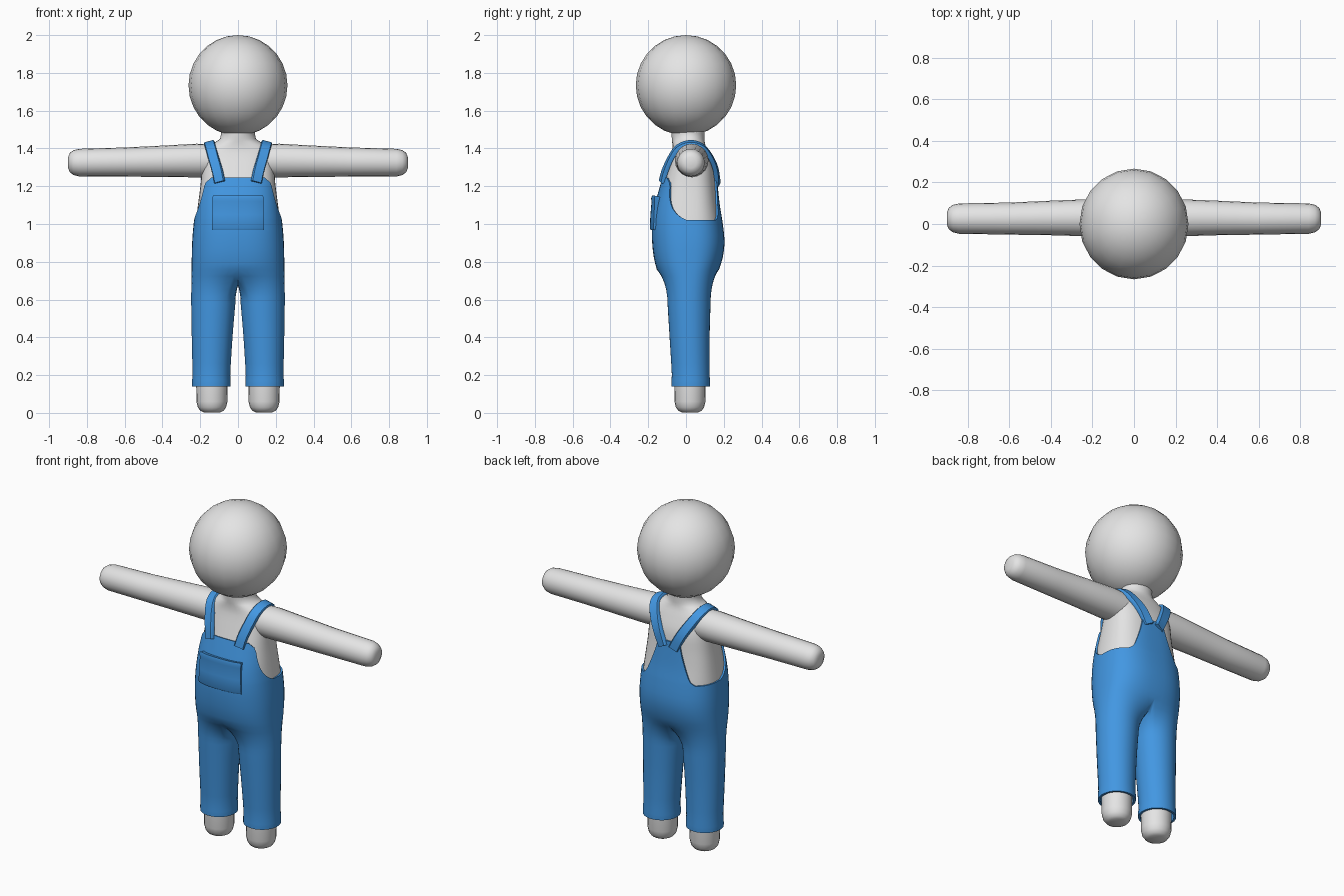
import bpy, bmesh
from math import sin, cos, pi, radians, atan2, copysign
from mathutils import Vector

cube = bpy.data.objects.get("Cube")
if cube:
    bpy.data.objects.remove(cube, do_unlink=True)


def material(name, rgb):
    m = bpy.data.materials.new(name)
    m.use_nodes = True
    m.diffuse_color = (*rgb, 1)
    bsdf = next(n for n in m.node_tree.nodes if n.type == 'BSDF_PRINCIPLED')
    bsdf.inputs["Base Color"].default_value = (*rgb, 1)
    bsdf.inputs["Roughness"].default_value = 0.6
    return m


skin = material("pale grey", (0.78, 0.78, 0.78))
denim = material("denim blue", (0.055, 0.31, 0.76))


def sample(table, x):
    """Smooth interpolation of table rows, keyed on their first entry."""
    x = min(max(x, table[0][0]), table[-1][0])
    i = max(k for k in range(len(table) - 1) if table[k][0] <= x)

    def slope(k, c):
        a, b = table[max(k - 1, 0)], table[min(k + 1, len(table) - 1)]
        return (b[c] - a[c]) / (b[0] - a[0])
    p, q = table[i], table[i + 1]
    h = q[0] - p[0]
    t = (x - p[0]) / h
    u = 1 - t
    return [p[c] * (1 + 2 * t) * u * u + q[c] * t * t * (3 - 2 * t)
            + h * t * u * (slope(i, c) * u - slope(i + 1, c) * t)
            for c in range(1, len(p))]


def bridge(bm, a, b, closed=True):
    for i in range(len(a) if closed else len(a) - 1):
        j = (i + 1) % len(a)
        bm.faces.new((a[i], a[j], b[j], b[i]))


def finish(bm, name, mat, thickness=0, angle=40):
    """Turn faces outward, add thickness and smooth shading."""
    bmesh.ops.recalc_face_normals(bm, faces=bm.faces)
    if thickness:
        mid = Vector((0, 0.02, 1))
        if sum(f.normal.dot(f.calc_center_median() - mid) * f.calc_area() for f in bm.faces) < 0:
            bmesh.ops.reverse_faces(bm, faces=bm.faces)
    me = bpy.data.meshes.new(name)
    bm.to_mesh(me)
    bm.free()
    me.materials.append(mat)
    ob = bpy.data.objects.new(name, me)
    bpy.context.collection.objects.link(ob)
    bpy.ops.object.select_all(action='DESELECT')
    ob.select_set(True)
    bpy.context.view_layer.objects.active = ob
    if thickness:
        mod = ob.modifiers.new("thickness", 'SOLIDIFY')
        mod.thickness, mod.offset = thickness, -1
        bpy.ops.object.modifier_apply(modifier=mod.name)
    bpy.ops.object.shade_smooth_by_angle(angle=radians(angle))
    return ob


def loft(name, mat, rings, angle=40):
    bm = bmesh.new()
    rows = [[bm.verts.new(p) for p in ring] for ring in rings]
    for a, b in zip(rows, rows[1:]):
        bridge(bm, a, b)
    bm.faces.new(rows[0])
    bm.faces.new(rows[-1])
    return finish(bm, name, mat, angle=angle)


# Body outline: height, half width, front y, back y, roundness
BODY = [(0.76, 0.246, -0.155, 0.175, 0.8), (0.82, 0.245, -0.170, 0.194, 0.8),
        (0.90, 0.243, -0.179, 0.204, 0.8), (1.0, 0.235, -0.180, 0.195, 0.78),
        (1.1, 0.222, -0.165, 0.179, 0.75), (1.2, 0.209, -0.138, 0.168, 0.75),
        (1.3, 0.200, -0.108, 0.157, 0.75), (1.38, 0.192, -0.085, 0.128, 0.78),
        (1.42, 0.155, -0.082, 0.112, 0.88), (1.45, 0.105, -0.085, 0.108, 1),
        (1.53, 0.103, -0.09, 0.11, 1)]
MID_Y = 0.02


def body(deg, z, off=0.0):
    """Point on the body; 0 degrees is front, 90 is the left side."""
    w, yf, yb, e = sample(BODY, z)
    s, c = sin(radians(deg)), cos(radians(deg))
    d = MID_Y - yf if c > 0 else yb - MID_Y
    return Vector(((w + off) * copysign(abs(s) ** e, s),
                   MID_Y - (d + off) * copysign(abs(c) ** e, c), z))


# Head
bm = bmesh.new()
bmesh.ops.create_uvsphere(bm, u_segments=20, v_segments=14, radius=0.266)
for v in bm.verts:
    v.co = Vector((v.co.x * 0.985, v.co.y, v.co.z + 1.734))
finish(bm, "head", skin, angle=60)

# Torso and neck
heights = [0.95 + 0.025 * k for k in range(18)] + [1.39, 1.405, 1.42, 1.435, 1.45, 1.48, 1.52]
loft("torso", skin, [[body(d, z, -0.01) for d in range(0, 360, 9)] for z in heights], 60)

# Arms: distance from centre, radius, y, z
ARM = [(0.10, 0.086, 0.03, 1.335), (0.22, 0.089, 0.03, 1.336), (0.4, 0.083, 0.029, 1.332),
       (0.6, 0.077, 0.026, 1.328), (0.84, 0.073, 0.026, 1.325), (0.87, 0.066, 0.026, 1.325),
       (0.89, 0.052, 0.026, 1.325), (0.899, 0.03, 0.026, 1.325)]
# Feet: height, radius
FOOT = [(0.003, 0.045), (0.012, 0.062), (0.03, 0.075), (0.06, 0.082), (0.2, 0.084)]
turns = [2 * pi * k / 20 for k in range(20)]
for side, word in ((1, "left"), (-1, "right")):
    loft(word + "_arm", skin, [[(side * x, y + r * cos(a), z + r * sin(a)) for a in turns]
                               for x, r, y, z in ARM], 60)
    loft(word + "_foot", skin, [[(side * 0.138 + r * cos(a), 0.021 + r * sin(a), z) for a in turns]
                                for z, r in FOOT], 60)

# Overalls: waist rings, then bib and back panel, then legs, as one shell
half = [88 * k / 12 for k in range(13)] + [88 + 50 * k / 6 for k in range(1, 6)] \
    + [138 + 7 * k for k in range(7)]
full = half + [-d for d in reversed(half[1:-1])]
n, back = len(full), len(half) - 1
bm = bmesh.new()
rings = [[bm.verts.new(body(d, z)) for d in full]
         for z in (0.76, 0.79, 0.82, 0.86, 0.9, 0.94, 0.98, 1.02)]
for a, b in zip(rings, rings[1:]):
    bridge(bm, a, b)

# Half angle covered by each panel at each height
BIB = [(1.02, 88), (1.05, 76), (1.09, 66), (1.15, 58), (1.215, 52), (1.245, 38)]
BACK = [(1.02, 42), (1.035, 34), (1.08, 27), (1.15, 20), (1.22, 15), (1.25, 14)]
for table, centre, reach, base in ((BIB, 0, 12, 0), (BACK, back, 6, 180)):
    cols = range(-reach, reach + 1)
    row = [rings[-1][(centre + k) % n] for k in cols]
    for z in (1.028, 1.038, 1.055, 1.08, 1.11, 1.14, 1.17, 1.2, 1.22, 1.245):
        spread = sample(table, z)[0]
        new = [bm.verts.new(body(base + spread * k / reach, z)) for k in cols]
        bridge(bm, row, new, False)
        row = new

# Crotch strip shared by both trouser legs
front_mid, back_mid = rings[0][0].co, rings[0][back].co
strip = []
for k in range(1, 8):
    p = back_mid.lerp(front_mid, k / 8)
    p.z -= 0.085 * sin(pi * k / 8) ** 0.6
    strip.append(bm.verts.new((0, p.y, p.z)))

# Trouser leg: height, centre x, half width, centre y, half depth
LEG = [(0.14, 0.141, 0.102, 0.025, 0.102), (0.17, 0.141, 0.102, 0.025, 0.102),
       (0.2, 0.141, 0.1, 0.025, 0.1), (0.4, 0.137, 0.108, 0.019, 0.106),
       (0.58, 0.131, 0.117, 0.016, 0.114)]
for side in (1, -1):
    top = [rings[0][(side * k) % n] for k in range(back + 1)] + strip
    start = [Vector((abs(v.co.x), v.co.y, v.co.z)) for v in top]
    _, cx, rx, cy, ry = LEG[-1]
    angles = [atan2((p.y - cy) / ry, (p.x - cx) / rx) for p in start]
    steps = [(0.58, s / 5) for s in range(1, 6)]
    steps += [(z, 1) for z in (0.52, 0.46, 0.4, 0.33, 0.26, 0.2, 0.17, 0.155, 0.14)]
    row = top
    for z, s in steps:
        cx, rx, cy, ry = sample(LEG, z)
        ease = 1 - (1 - s) ** 2
        new = []
        for p, a in zip(start, angles):
            goal = Vector((cx + rx * cos(a), cy + ry * sin(a), z))
            q = p.lerp(goal, ease)
            new.append(bm.verts.new((side * q.x, q.y, p.z + (z - p.z) * s)))
        bridge(bm, row, new)
        row = new
finish(bm, "overalls", denim, 0.012, 50)

# Shoulder straps: step, x, y, z from bib over the shoulder to the back
STRAP = [(0, 0.098, -0.130, 1.222), (1, 0.110, -0.115, 1.28), (2, 0.130, -0.084, 1.35),
         (3, 0.145, -0.045, 1.405), (4, 0.152, 0.02, 1.430), (5, 0.145, 0.085, 1.413),
         (6, 0.115, 0.130, 1.36), (7, 0.075, 0.160, 1.29), (8, 0.035, 0.170, 1.21)]
for side, word in ((1, "left"), (-1, "right")):
    rows = []
    for k in range(33):
        t = k / 4
        p = Vector(sample(STRAP, t))
        along = Vector(sample(STRAP, t + 0.1)) - Vector(sample(STRAP, t - 0.1))
        out = Vector((p.x * 0.3, p.y - MID_Y, p.z - 1.26)).normalized()
        across = along.cross(out).normalized() * 0.028
        out = across.cross(along).normalized() * 0.009
        if out.dot(Vector((0, p.y - MID_Y, p.z - 1.26))) < 0:
            out = -out
        ring = [p + across + out * 0.4, p + across * 0.85 + out, p - across * 0.85 + out,
                p - across + out * 0.4, p - across - out * 1.6, p + across - out * 1.6]
        rows.append([(side * q.x, q.y, q.z) for q in ring])
    loft(word + "_strap", denim, rows, 50)

# Bib pocket, standing slightly open at the top: height, half angle, lift
POCKET = [(0.968, 29, 0.006), (0.978, 28.5, 0.011), (1.05, 28, 0.014), (1.12, 27, 0.022),
          (1.135, 27, 0.028), (1.15, 26.5, 0.028)]
bm = bmesh.new()
rows = [[bm.verts.new(body(a * k / 8, z, lift)) for k in range(-8, 9)] for z, a, lift in POCKET]
for a, b in zip(rows, rows[1:]):
    bridge(bm, a, b, False)
finish(bm, "bib_pocket", denim, 0.03, 35)
